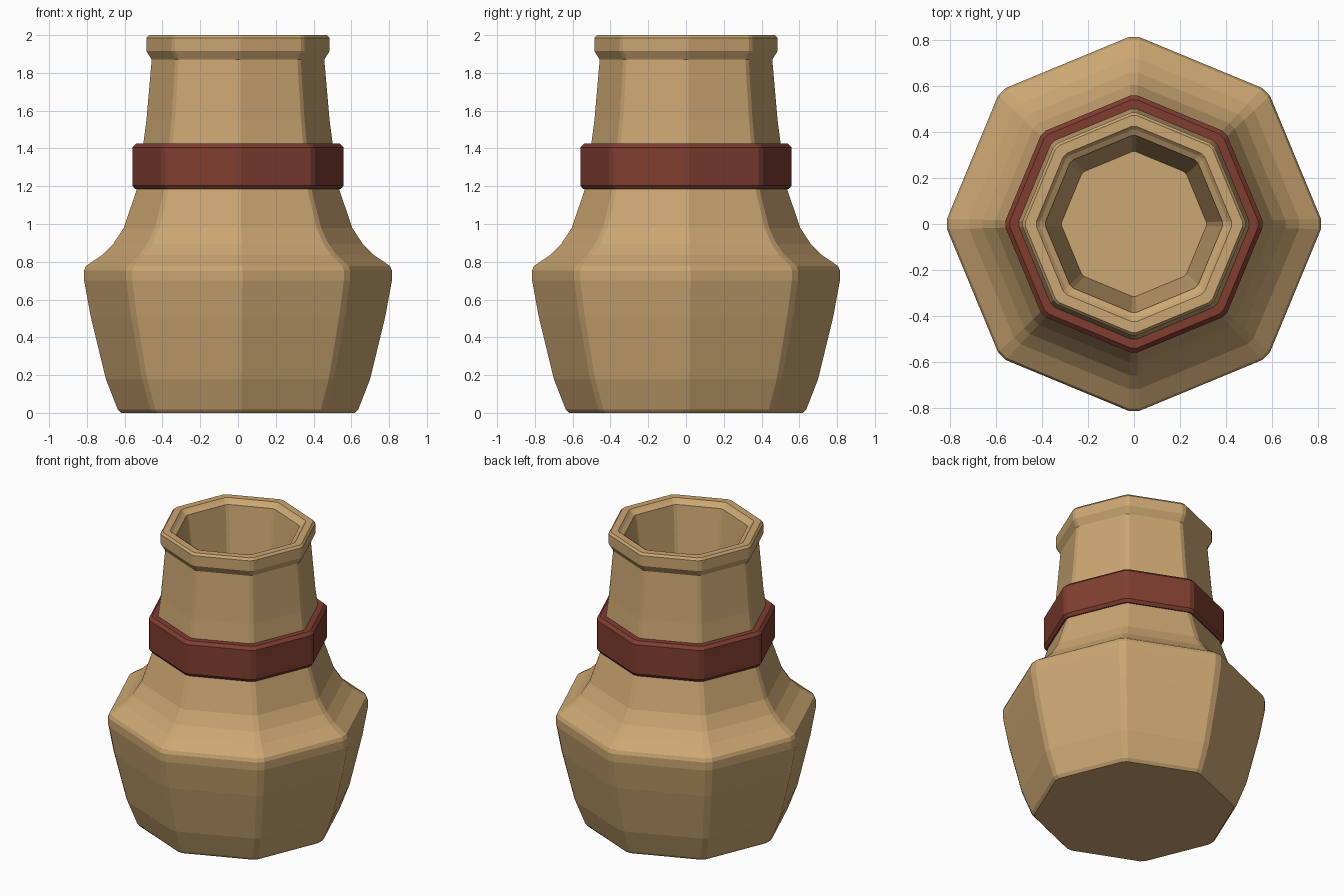
import bpy, bmesh, math

if "Cube" in bpy.data.objects:
    bpy.data.objects.remove(bpy.data.objects["Cube"])

def material(name, color):
    m = bpy.data.materials.new(name)
    m.diffuse_color = (*color, 1)
    m.use_nodes = True
    m.node_tree.nodes["Principled BSDF"].inputs["Base Color"].default_value = m.diffuse_color
    return m

def octagon_ring(bm, r, z):
    # octagon with narrow chamfered corners, corners on the axes
    ring = []
    for i in range(8):
        for d in (-1.6, 1.6):
            a = math.radians(45 * i + d)
            ring.append(bm.verts.new((r * math.cos(a), r * math.sin(a), z)))
    return ring

def octagon_lathe(name, profile, mat, closed=False):
    bm = bmesh.new()
    rings = [octagon_ring(bm, r, z) for r, z in profile]
    pairs = list(zip(rings, rings[1:]))
    if closed:
        pairs.append((rings[-1], rings[0]))
    for a, b in pairs:
        for i in range(16):
            j = (i + 1) % 16
            bm.faces.new((a[i], a[j], b[j], b[i]))
    if not closed:
        bm.faces.new(rings[0][::-1])
        bm.faces.new(rings[-1])
    bmesh.ops.recalc_face_normals(bm, faces=bm.faces)
    me = bpy.data.meshes.new(name)
    bm.to_mesh(me)
    bm.free()
    me.materials.append(mat)
    ob = bpy.data.objects.new(name, me)
    bpy.context.collection.objects.link(ob)
    return ob

clay = material("tan clay", (0.60, 0.385, 0.168))
red = material("dark red band", (0.216, 0.048, 0.030))

# Jar body: base, belly, shoulder, neck, lip, then the hollow mouth
octagon_lathe("jar_body", [
    (0.62, 0.0), (0.637, 0.018), (0.70, 0.18), (0.78, 0.51), (0.815, 0.70),
    (0.815, 0.755), (0.805, 0.778), (0.72, 0.835), (0.66, 0.895), (0.605, 0.98),
    (0.537, 1.18), (0.502, 1.42), (0.485, 1.55), (0.457, 1.87),
    (0.485, 1.915), (0.485, 1.985), (0.472, 2.0),
    (0.425, 2.0), (0.41, 1.985), (0.385, 1.97), (0.315, 1.40)], clay)

# Painted collar around the neck
octagon_lathe("neck_band", [
    (0.49, 1.185), (0.545, 1.185), (0.56, 1.205), (0.56, 1.405),
    (0.54, 1.425), (0.48, 1.425)], red, closed=True)
